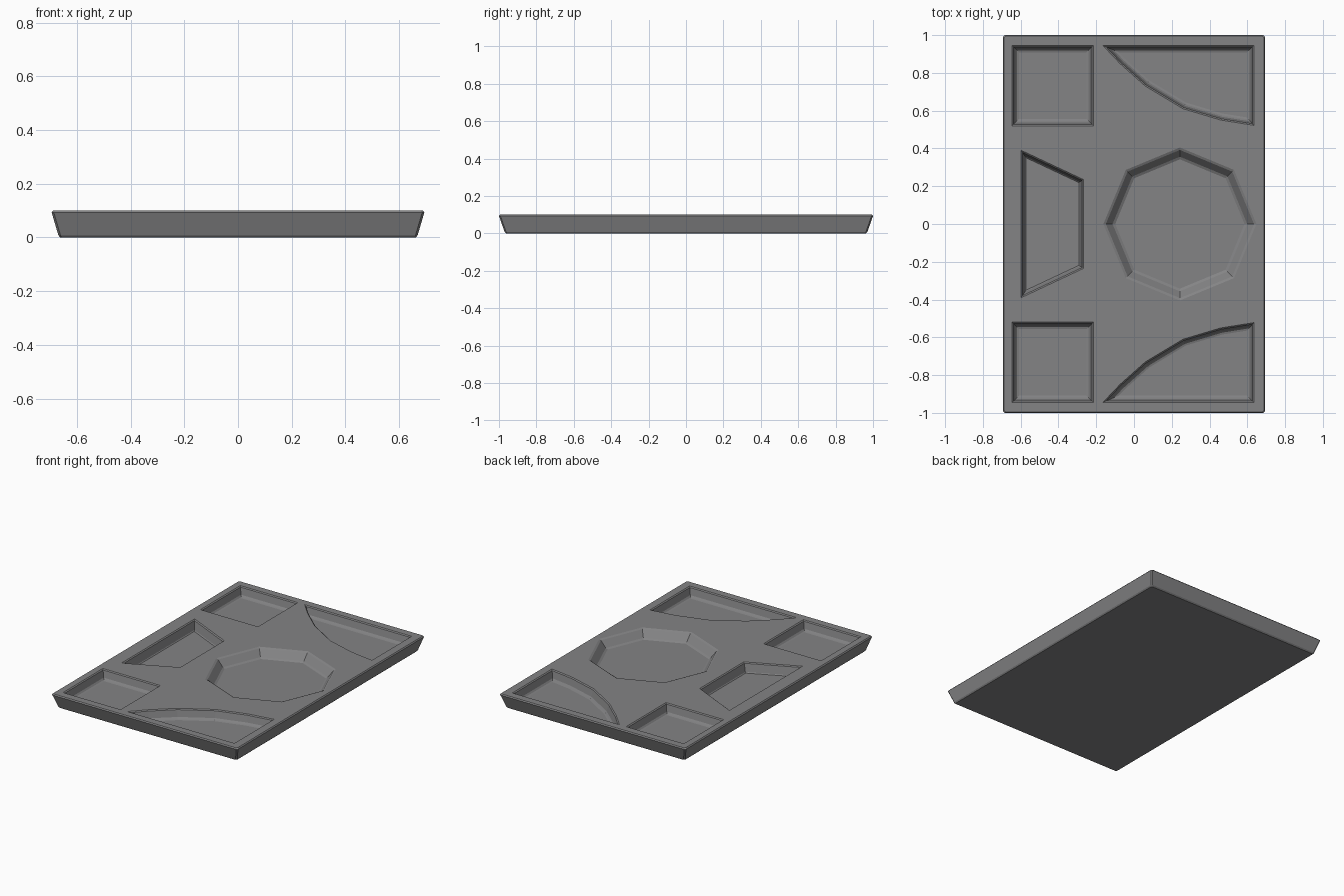
import bpy, bmesh
from mathutils import Vector
from math import cos, sin, pi

if "Cube" in bpy.data.objects:
    bpy.data.objects.remove(bpy.data.objects["Cube"])

mat = bpy.data.materials.new("grey_plastic")
mat.diffuse_color = (0.23, 0.23, 0.235, 1)
mat.use_nodes = True
mat.node_tree.nodes["Principled BSDF"].inputs["Base Color"].default_value = mat.diffuse_color


def inset(pts, d):
    """Offset a convex counter-clockwise outline inwards by d, with mitred corners."""
    out = []
    n = len(pts)
    for i in range(n):
        p0, p, p1 = (Vector(pts[j % n]) for j in (i - 1, i, i + 1))
        e0, e1 = (p - p0).normalized(), (p1 - p).normalized()
        n0, n1 = Vector((-e0.y, e0.x)), Vector((-e1.y, e1.x))
        out.append(p + (n0 + n1) * d / (1 + n0.dot(n1)))
    return out


def loft(name, loops):
    """Solid through a stack of (outline, height) loops."""
    bm = bmesh.new()
    rings = [[bm.verts.new((p[0], p[1], z)) for p in pts] for pts, z in loops]
    for a, b in zip(rings, rings[1:]):
        for i in range(len(a)):
            j = (i + 1) % len(a)
            bm.faces.new((a[i], a[j], b[j], b[i]))
    bm.faces.new(rings[0])
    bm.faces.new(rings[-1])
    bmesh.ops.recalc_face_normals(bm, faces=bm.faces)
    me = bpy.data.meshes.new(name)
    bm.to_mesh(me)
    bm.free()
    me.materials.append(mat)
    ob = bpy.data.objects.new(name, me)
    bpy.context.collection.objects.link(ob)
    return ob


def rect(w, h, c=0.008):
    """Rectangle with small chamfered corners."""
    return [(w - c, -h), (w, -h + c), (w, h - c), (w - c, h),
            (-w + c, h), (-w, h - c), (-w, -h + c), (-w + c, -h)]


def flip(pts):
    return [(x, -y) for x, y in reversed(pts)]


# tapered tray slab with softened top and bottom edges
tray = loft("tray", [(rect(0.662, 0.962), 0), (rect(0.669, 0.97), 0.008),
                     (rect(0.694, 1.0), 0.093), (rect(0.688, 0.994), 0.1)])

# pocket outlines
square = [(-0.645, 0.52), (-0.215, 0.52), (-0.215, 0.945), (-0.645, 0.945)]
fan = [(-0.165, 0.945), (-0.075, 0.85), (0.06, 0.73), (0.26, 0.61),
       (0.46, 0.55), (0.635, 0.522), (0.635, 0.945)]
trapezoid = [(-0.597, -0.39), (-0.267, -0.235), (-0.267, 0.235), (-0.597, 0.39)]
octagon = [(0.243 + 0.405 * cos(i * pi / 4), 0.405 * sin(i * pi / 4)) for i in range(8)]

# wall profiles: (inset, height)
steep = [(0, 0.12), (0, 0.1), (0.007, 0.094), (0.018, 0.05), (0.026, 0.04), (0.036, 0.037)]
sloped = [(0, 0.12), (0, 0.1), (0.012, 0.094), (0.045, 0.052), (0.058, 0.045)]
narrow = [(0, 0.12), (0, 0.1), (0.007, 0.094), (0.02, 0.042), (0.025, 0.037)]

pockets = [("square_back", square, steep), ("square_front", flip(square), steep),
           ("fan_back", fan, steep), ("fan_front", flip(fan), steep),
           ("trapezoid", trapezoid, narrow), ("octagon", octagon, sloped)]

# cut every pocket into the slab
for name, outline, profile in pockets:
    cutter = loft(name + "_cutter", [(inset(outline, d), z) for d, z in profile])
    bpy.context.view_layer.objects.active = tray
    mod = tray.modifiers.new(name, 'BOOLEAN')
    mod.operation = 'DIFFERENCE'
    mod.solver = 'EXACT'
    mod.object = cutter
    bpy.ops.object.modifier_apply(modifier=mod.name)
    bpy.data.objects.remove(cutter)
